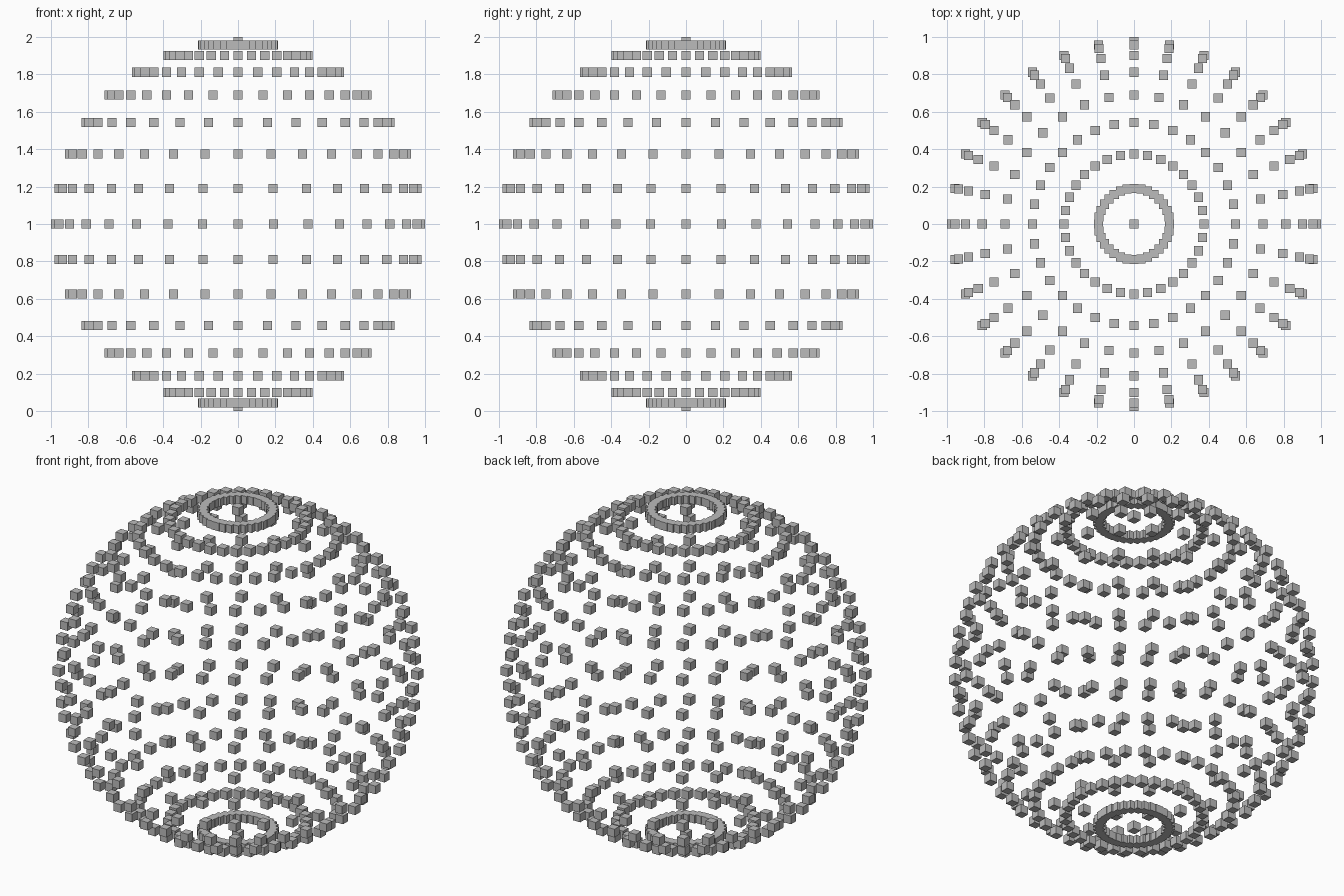
import bpy, bmesh
from math import sin, cos, pi
from mathutils import Matrix, Vector

old = bpy.data.objects.get("Cube")
if old:
    bpy.data.objects.remove(old, do_unlink=True)

SEGMENTS, RINGS = 32, 16
BLOCK = 2 / 41                # block edge
RADIUS = 1 - BLOCK / 2        # sphere through the block centres
CENTRE = Vector((0, 0, 1))

grey = bpy.data.materials.new("plain grey")
grey.use_nodes = True
colour = (0.5, 0.5, 0.5, 1)
grey.diffuse_color = colour
grey.node_tree.nodes["Principled BSDF"].inputs["Base Color"].default_value = colour


def add_blocks(name, points):
    """One object holding an upright cube at every point."""
    bm = bmesh.new()
    for p in points:
        bmesh.ops.create_cube(bm, size=BLOCK, matrix=Matrix.Translation(p))
    mesh = bpy.data.meshes.new(name)
    bm.to_mesh(mesh)
    bm.free()
    mesh.materials.append(grey)
    bpy.context.collection.objects.link(bpy.data.objects.new(name, mesh))


# Single blocks at the poles
add_blocks("top_block", [CENTRE + Vector((0, 0, RADIUS))])
add_blocks("bottom_block", [CENTRE - Vector((0, 0, RADIUS))])

# Rings of blocks along the latitudes
for ring in range(1, RINGS):
    tilt = pi * ring / RINGS
    turns = [2 * pi * s / SEGMENTS for s in range(SEGMENTS)]
    add_blocks(f"block_ring_{ring}", [
        CENTRE + RADIUS * Vector((sin(tilt) * cos(a), sin(tilt) * sin(a), cos(tilt)))
        for a in turns])
